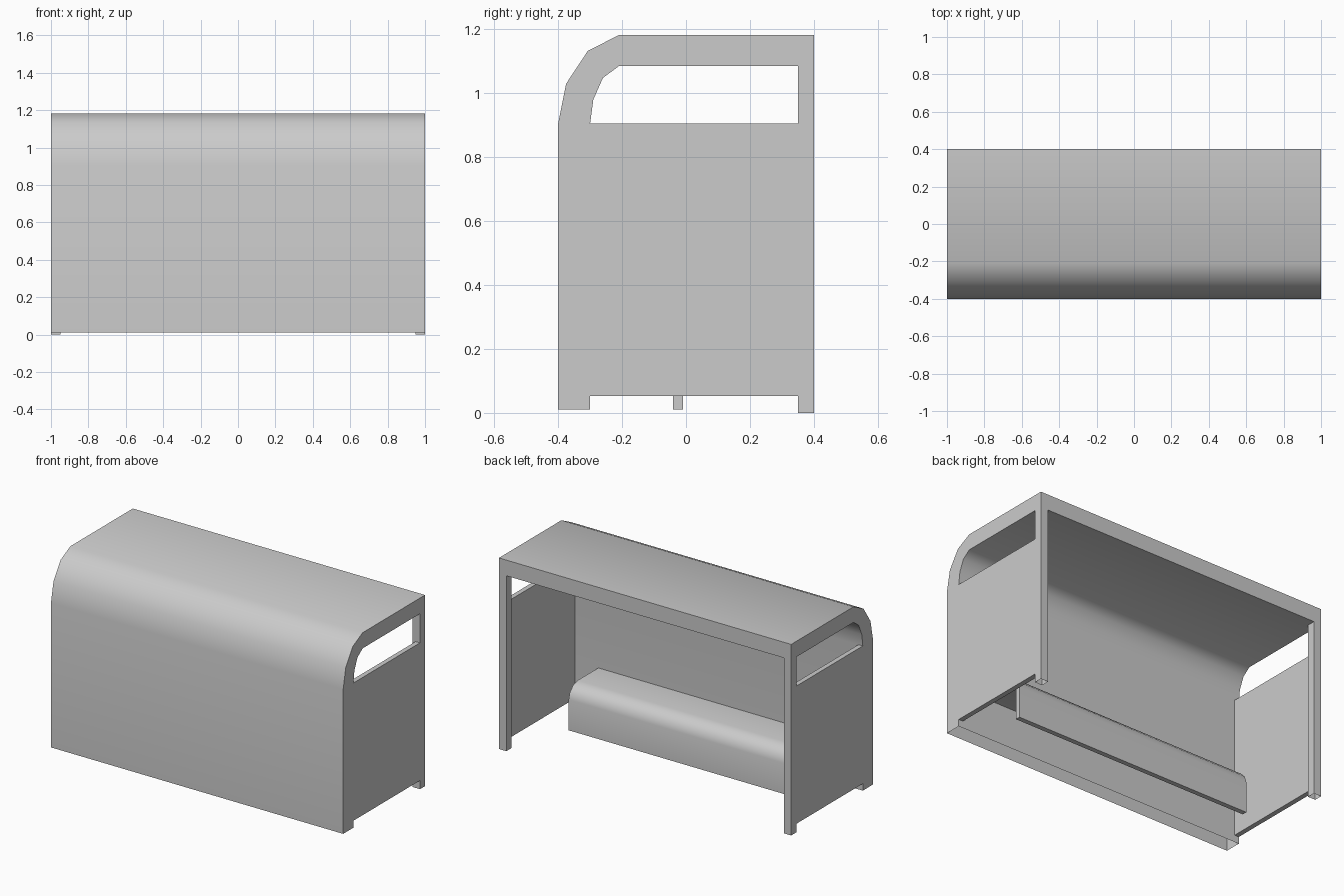
import bpy, bmesh, math

if "Cube" in bpy.data.objects:
    bpy.data.objects.remove(bpy.data.objects["Cube"])


def finish(name, bm):
    bmesh.ops.recalc_face_normals(bm, faces=bm.faces)
    mesh = bpy.data.meshes.new(name)
    bm.to_mesh(mesh)
    bm.free()
    obj = bpy.data.objects.new(name, mesh)
    bpy.context.collection.objects.link(obj)
    bpy.ops.object.select_all(action='DESELECT')
    obj.select_set(True)
    bpy.context.view_layer.objects.active = obj
    bpy.ops.object.shade_smooth_by_angle(angle=math.radians(40))
    return obj


def extrude_profile(name, pts, x0, x1, open_bottom=False):
    """Extrude a closed (y, z) outline from x0 to x1."""
    bm = bmesh.new()
    face = bm.faces.new([bm.verts.new((x0, y, z)) for y, z in pts])
    ext = bmesh.ops.extrude_face_region(bm, geom=[face], use_keep_orig=True)
    moved = [v for v in ext['geom'] if isinstance(v, bmesh.types.BMVert)]
    bmesh.ops.translate(bm, verts=moved, vec=(x1 - x0, 0, 0))
    bmesh.ops.recalc_face_normals(bm, faces=bm.faces)
    if open_bottom:
        low = min(z for _, z in pts) + 1e-4
        bottom = [f for f in bm.faces if all(v.co.z < low for v in f.verts)]
        bmesh.ops.delete(bm, geom=bottom, context='FACES')
    return finish(name, bm)


def rect(y0, y1, z0, z1):
    return [(y0, z0), (y1, z0), (y1, z1), (y0, z1)]


# Wall and roof: one thick shell curving over from wall to roof
outer = [(-0.4, 0.01), (-0.4, 0.905), (-0.375, 1.03), (-0.307, 1.133),
         (-0.21, 1.182), (0.4, 1.182)]
inner = [(0.4, 1.085), (-0.21, 1.085), (-0.26, 1.048), (-0.29, 0.98),
         (-0.3, 0.905), (-0.3, 0.01)]
extrude_profile("wall_and_roof", outer + inner, -1, 1, open_bottom=True)

# Posts and side panels, one set per end
for side, s in (("left", -1), ("right", 1)):
    extrude_profile(side + "_post", rect(0.35, 0.4, 0, 1.085),
                    s * 0.95, s, open_bottom=True)
    extrude_profile(side + "_panel", rect(-0.3, 0.35, 0.053, 0.905),
                    s * 0.97, s)

# Bench: bent sheet with rounded front edge
seat_top = [(-0.01, 0.01), (-0.01, 0.2), (-0.022, 0.24), (-0.055, 0.273),
            (-0.1, 0.285), (-0.3, 0.285)]
seat_under = [(-0.3, 0.255), (-0.1, 0.255), (-0.07, 0.247), (-0.048, 0.225),
              (-0.04, 0.2), (-0.04, 0.01)]
extrude_profile("bench", seat_top + seat_under, -0.81, 0.81)
